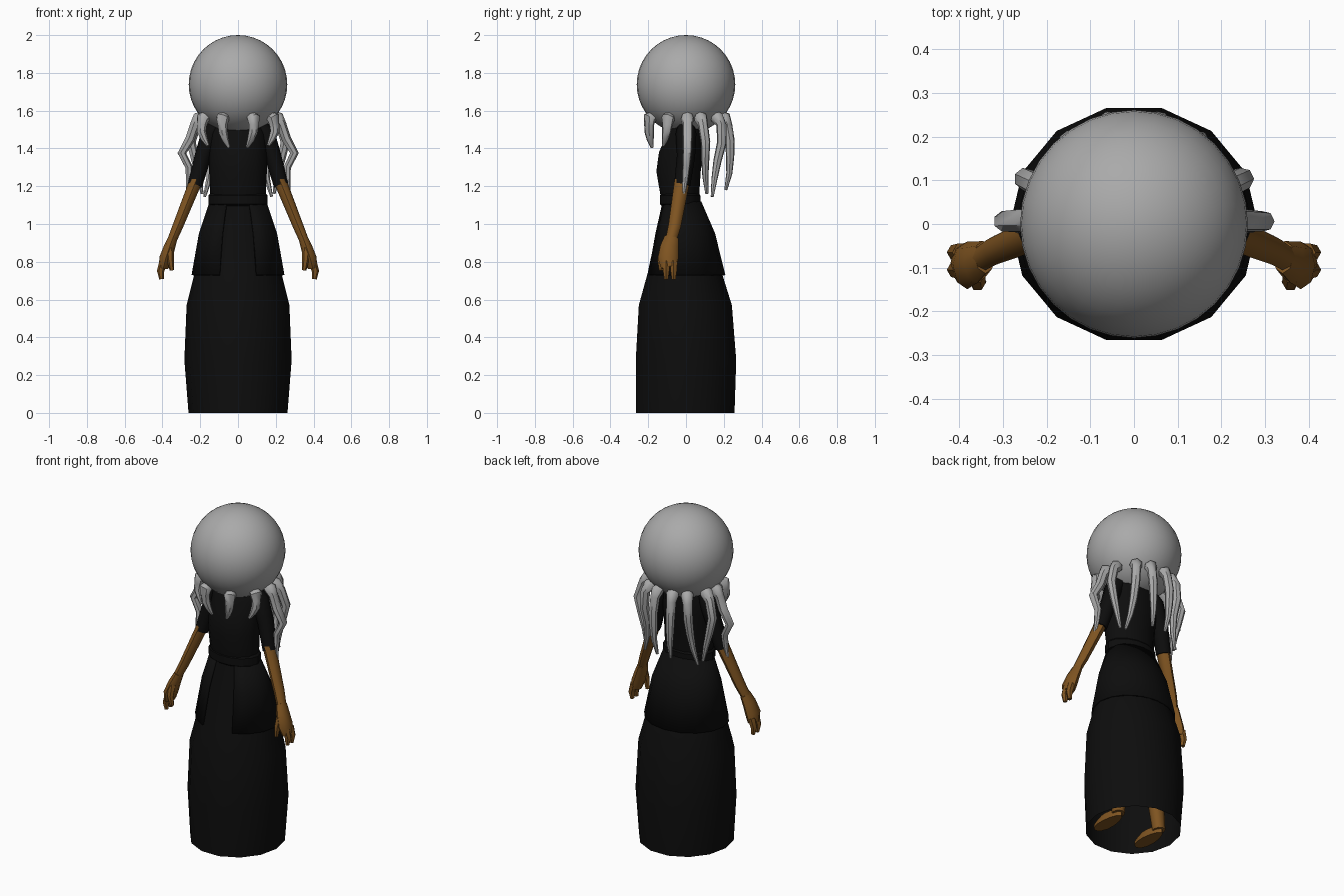
import bpy, bmesh, math
from mathutils import Vector

if "Cube" in bpy.data.objects:
    bpy.data.objects.remove(bpy.data.objects["Cube"])


def material(name, rgb):
    m = bpy.data.materials.new(name)
    m.diffuse_color = (*rgb, 1)
    m.use_nodes = True
    m.node_tree.nodes["Principled BSDF"].inputs["Base Color"].default_value = m.diffuse_color
    return m


BLACK = material("black_cloth", (0.004, 0.004, 0.004))
BROWN = material("brown_skin", (0.21, 0.088, 0.015))
GREY = material("grey", (0.40, 0.40, 0.40))


def loft(name, rings, mat, closed=True, caps=(True, True), thick=0, angle=35):
    """Skin a list of rings (each a list of points) into one object."""
    bm = bmesh.new()
    vs = [[bm.verts.new(p) for p in r] for r in rings]
    n = len(vs[0])
    for a, b in zip(vs, vs[1:]):
        for i in range(n if closed else n - 1):
            j = (i + 1) % n
            bm.faces.new((a[i], a[j], b[j], b[i]))
    if caps[0]:
        bm.faces.new(vs[0])
    if caps[1]:
        bm.faces.new(vs[-1])
    bmesh.ops.recalc_face_normals(bm, faces=bm.faces)
    me = bpy.data.meshes.new(name)
    bm.to_mesh(me)
    bm.free()
    ob = bpy.data.objects.new(name, me)
    bpy.context.collection.objects.link(ob)
    me.materials.append(mat)
    if thick:
        ob.modifiers.new("thickness", "SOLIDIFY").thickness = thick
    bpy.ops.object.select_all(action='DESELECT')
    ob.select_set(True)
    bpy.context.view_layer.objects.active = ob
    bpy.ops.object.shade_smooth_by_angle(angle=math.radians(angle))
    return ob


def body_rings(spec, sides=14, gap=None):
    """Level rings from (z, half width, front y, back y); gap leaves the front open."""
    if gap:
        angs = [gap + (360 - 2 * gap) * i / sides for i in range(sides + 1)]
    else:
        angs = [360 * (i + 0.5) / sides for i in range(sides)]
    rings = []
    for z, rx, yf, yb in spec:
        cy, ry = (yf + yb) / 2, (yb - yf) / 2 * 1.025
        rings.append([(rx * math.sin(math.radians(a)),
                       cy - ry * math.cos(math.radians(a)), z) for a in angs])
    return rings


def tube(name, path, mat, side=1, sides=8, depth=1):
    """Tapered tube along (x, y, z, radius); depth scales its y radius."""
    pts = [Vector((p[0] * side, p[1], p[2])) for p in path]
    rings = []
    for i, p in enumerate(path):
        t = (pts[min(i + 1, len(pts) - 1)] - pts[max(i - 1, 0)]).normalized()
        u = Vector((0, 1, 0))
        u = (u - t * u.dot(t)).normalized()
        v = t.cross(u)
        angs = [2 * math.pi * k / sides for k in range(sides)]
        rings.append([pts[i] + p[3] * (v * math.cos(a) + u * depth * math.sin(a))
                      for a in angs])
    return loft(name, rings, mat, angle=50)


def tentacle(name, angle, turn, bottom, reach, side):
    """Strand rooted under the head at an angle from the front.
    reach lists its distances from the axis, evenly spaced down to bottom."""
    steps = [(angle, .17, 1.585, .022), (angle, .21, 1.56, .036)]
    n = len(reach) - 1
    for i, d in enumerate(reach):
        t = i / n
        steps.append((angle + turn * t * t, d, 1.525 + (bottom - 1.525) * t,
                      .027 - .019 * t ** 2))
    path = [(d * math.sin(math.radians(a)), -d * math.cos(math.radians(a)), z, r)
            for a, d, z, r in steps]
    tube(name, path, GREY, side, 7)


# Head
bpy.ops.mesh.primitive_uv_sphere_add(segments=32, ring_count=20, radius=0.261,
                                     location=(0, 0, 1.739))
head = bpy.context.object
head.name = "head"
head.data.materials.append(GREY)
bpy.ops.object.shade_smooth()

# Dress: long skirt, open fronted tunic, belt and bodice
loft("skirt", body_rings([(0, .262, -.265, .257), (.28, .284, -.266, .266),
                          (.57, .272, -.25, .243), (.74, .23, -.203, .19),
                          (1.12, .143, -.122, .07)]), BLACK, caps=(False, True))
loft("tunic", body_rings([(.73, .246, -.214, .203), (.95, .207, -.172, .15),
                          (1.12, .15, -.13, .078)], gap=24),
     BLACK, closed=False, caps=(False, False), thick=0.01)
loft("belt", body_rings([(z, .157 - e, -.139 + e, .077 - e) for z, e in
                         ((1.095, .012), (1.105, 0), (1.15, 0), (1.165, .012))]), BLACK)
loft("bodice", body_rings([(1.12, .145, -.13, .068), (1.28, .153, -.157, .078),
                           (1.38, .153, -.143, .09), (1.48, .148, -.1, .085),
                           (1.54, .125, -.075, .075), (1.58, .06, -.05, .06)]),
     BLACK, angle=50)

for side, label in ((1, "left"), (-1, "right")):
    # Arm
    tube(label + "_sleeve", [(.11, 0, 1.53, .038), (.145, 0, 1.48, .05),
                             (.185, 0, 1.36, .044), (.228, -.02, 1.205, .039)],
         BLACK, side, depth=1.1)
    tube(label + "_forearm", [(.222, -.02, 1.23, .034), (.318, -.06, .99, .028),
                              (.347, -.078, .92, .025)], BROWN, side, depth=1.2)
    # Hand
    tube(label + "_palm", [(.343, -.076, .93, .024), (.362, -.088, .88, .03),
                           (.382, -.095, .82, .034), (.394, -.088, .77, .027)],
         BROWN, side, depth=1.6)
    tube(label + "_thumb", [(.362, -.115, .87, .022), (.358, -.136, .81, .018),
                            (.35, -.132, .755, .012)], BROWN, side, 6)
    for y in (-.105, -.065):
        tube(label + "_finger", [(.394, y, .8, .023), (.41, y, .75, .019),
                                 (.405, y, .708, .012)], BROWN, side, 6)
    # Leg and foot
    tube(label + "_leg", [(.1, 0, .6, .06), (.13, .02, .3, .05), (.145, .04, .03, .036)],
         BROWN, side)
    foot = []
    for z, k in ((.008, 1), (.03, 1), (.06, .65)):
        angs = [math.pi * i / 6 for i in range(12)]
        foot.append([(side * .145 + k * math.cos(a) * (.042 - .008 * math.sin(a)),
                      -.045 + .02 * (1 - k) + .11 * k * math.sin(a), z) for a in angs])
    loft(label + "_foot", foot, BROWN)

    # Tentacle hair: curled short strands in front, wavy long ones behind
    tentacle(label + "_front_tentacle", 23, -8, 1.405, (.212, .21, .2, .185), side)
    tentacle(label + "_temple_tentacle", 63, -10, 1.415, (.215, .22, .21, .2), side)
    tentacle(label + "_side_tentacle", 92, -5, 1.15, (.23, .255, .298, .26, .262, .27), side)
    tentacle(label + "_rear_side_tentacle", 112, 8, 1.16, (.24, .27, .25, .23, .22), side)
    tentacle(label + "_rear_tentacle", 143, -15, 1.145, (.235, .24, .22, .215, .225), side)
    tentacle(label + "_back_tentacle", 166, 2, 1.18, (.225, .24, .24, .235, .215), side)
